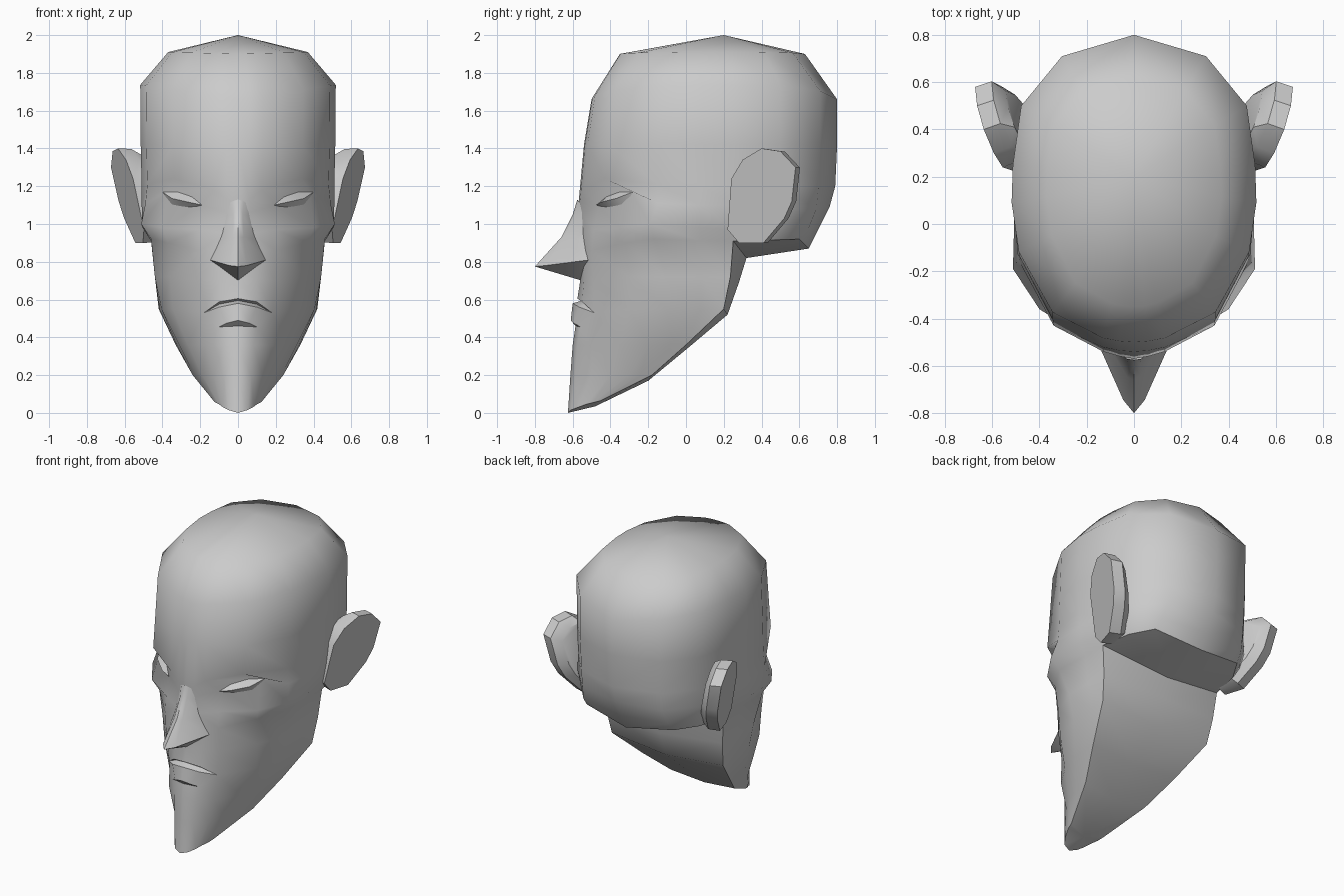
import bpy
import bmesh
from math import radians
from mathutils import Matrix

default_cube = bpy.data.objects.get("Cube")
if default_cube:
    bpy.data.objects.remove(default_cube, do_unlink=True)

grey = bpy.data.materials.new("clay grey")
grey.use_nodes = True
grey.diffuse_color = (.6, .6, .6, 1)
grey.node_tree.nodes["Principled BSDF"].inputs["Base Color"].default_value = (.6, .6, .6, 1)


def loft(bm, rows):
    """Bridge consecutive rows of points with quads."""
    grid = [[bm.verts.new(point) for point in row] for row in rows]
    for upper, lower in zip(grid, grid[1:]):
        for i in range(len(upper) - 1):
            bm.faces.new((upper[i], upper[i + 1], lower[i + 1], lower[i]))


def finish(bm, name, angle):
    """Weld, mirror across x, and turn the mesh into a shaded object."""
    bmesh.ops.remove_doubles(bm, verts=bm.verts[:], dist=.0005)
    geometry = bm.verts[:] + bm.edges[:] + bm.faces[:]
    bmesh.ops.mirror(bm, geom=geometry, matrix=Matrix(), merge_dist=.0005, axis='X')
    bmesh.ops.recalc_face_normals(bm, faces=bm.faces[:])
    mesh = bpy.data.meshes.new(name)
    bm.to_mesh(mesh)
    bm.free()
    mesh.materials.append(grey)
    part = bpy.data.objects.new(name, mesh)
    bpy.context.collection.objects.link(part)
    bpy.ops.object.select_all(action='DESELECT')
    part.select_set(True)
    bpy.context.view_layer.objects.active = part
    bpy.ops.object.shade_smooth_by_angle(angle=radians(angle))
    return part


# Skull outline seen from above, from the forehead round to the back
plan = [(0, -.57), (.06, -.565), (.13, -.55), (.34, -.43), (.48, -.15),
        (.51, .08), (.505, .25), (.47, .5), (.3, .71), (0, .8)]


def skull_ring(z, width, front, back, rise):
    """Skull outline fitted between a front and a back, with raised sides."""
    middle = .2
    ring = []
    for x, y in plan:
        reach = (middle - front) / .77 if y < middle else (back - middle) / .6
        ring.append((x * width, middle + (y - middle) * reach, z + rise * x))
    return ring


# Face cross-sections, from the centre line out to the ear
brow = [(0, -.57, 1.1), (.06, -.56, 1.13), (.13, -.54, 1.18), (.34, -.43, 1.24),
        (.48, -.15, 1.21), (.51, .08, 1.2), (.505, .25, 1.2)]
socket = [(0, -.565, 1.06), (.06, -.55, 1.06), (.2, -.46, 1.1), (.38, -.29, 1.17),
          (.49, -.15, 1.11), (.51, .08, 1.1), (.5, .25, 1.1)]
cheekbone = [(0, -.56, .95), (.07, -.55, .95), (.2, -.49, .97), (.4, -.36, .98),
             (.512, -.19, 1), (.505, .08, .98), (.48, .25, .97)]
cheek = [(0, -.56, .86), (.1, -.54, .86), (.2, -.5, .86), (.37, -.32, .9),
         (.46, -.17, .92), (.46, .08, .91), (.46, .25, .91)]
nose_base = [(0, -.56, .7), (.1, -.54, .71), (.2, -.49, .7), (.36, -.3, .72),
             (.44, -.1, .72), (.44, .08, .72), (.44, .235, .72)]
mouth = [(0, -.575, .605), (.1, -.55, .588), (.18, -.485, .53), (.345, -.3, .55),
         (.405, -.1, .55), (.415, .08, .55), (.42, .2, .55)]
lips = [[(0, -.55, .595), (.1, -.53, .575)],
        [(0, -.6, .58), (.1, -.565, .56)],
        [(0, -.61, .49), (.06, -.595, .475)],
        [(0, -.585, .46), (.1, -.56, .455)]]
lip_rows = [lip + mouth[2:] for lip in lips]
jaw = [(0, -.6, .36), (.08, -.575, .36), (.17, -.5, .36), (.265, -.35, .36),
       (.31, -.2, .36), (.325, -.08, .36), (.33, 0, .36)]
chin = [(0, -.612, .2), (.07, -.585, .2), (.13, -.5, .2), (.19, -.4, .2),
        (.215, -.3, .2), (.23, -.24, .2), (.24, -.18, .2)]
chin_tip = [(0, -.625, 0), (.05, -.61, .015), (.08, -.57, .03), (.1, -.53, .045),
            (.12, -.49, .055), (.125, -.47, .06), (.13, -.45, .065)]
chin_under = (0, -.48, .035)

# Head: skull dome, face, back of the skull and underside welded together
head = bmesh.new()
brow_ring = brow + skull_ring(1.2, 1, -.57, .79, 0)[7:]
dome = [[(0, .2, 2)] * len(plan),
        skull_ring(1.9, .725, -.35, .63, .02),
        skull_ring(1.66, 1.015, -.5, .8, .15),
        skull_ring(1.42, 1.01, -.54, .8, 0),
        brow_ring]
loft(head, dome)
face_rows = [brow, socket, cheekbone, cheek, nose_base, mouth] + lip_rows
loft(head, face_rows + [jaw, chin, chin_tip, [chin_under] * len(chin)])

nape = (0, .32, .82)
skull_back = [brow_ring[6:],
              [socket[-1], (.47, .5, 1.08), (.3, .69, 1.08), (0, .76, 1.09)],
              [cheekbone[-1], (.45, .48, .98), (.32, .65, .98), (0, .7, .97)],
              [cheek[-1], (.42, .45, .915), (.33, .6, .92), (0, .65, .87)],
              [nape] * 4]
loft(head, skull_back)
under_centre = [nape, (0, .28, .69), (0, .22, .52), (0, 0, .335), (0, -.2, .17), chin_under]
jaw_edges = [cheek, nose_base, mouth, jaw, chin, chin_tip]
loft(head, [[row[-1], centre] for row, centre in zip(jaw_edges, under_centre)])
finish(head, "head", 48)

# Nose: narrow bridge widening to a pointed tip with a flat underside
nose = bmesh.new()
loft(nose, [
    [(0, -.575, 1.13), (.03, -.57, 1.12), (.07, -.54, 1.1)],
    [(0, -.6, 1.05), (.025, -.59, 1.05), (.07, -.54, 1.04)],
    [(0, -.66, .93), (.03, -.645, .93), (.1, -.53, .92)],
    [(0, -.8, .775), (.045, -.745, .78), (.15, -.51, .81)],
    [(0, -.55, .7)] * 3])
finish(nose, "nose", 40)

# Narrow slanted eyes, each a lit ledge with a fold beneath
eyes = bmesh.new()
inner, outer = (.19, -.475, 1.1), (.4, -.28, 1.17)
loft(eyes, [
    [inner, (.245, -.42, 1.145), (.32, -.35, 1.17), outer],
    [inner, (.26, -.45, 1.115), (.35, -.37, 1.135), outer],
    [inner, (.27, -.4, 1.08), (.35, -.33, 1.09), outer]])
finish(eyes, "eyes", 30)

# Ears: tilted plates with a smaller inner outline behind them
ears = bmesh.new()
outline = [(.28, .9), (.22, .97), (.24, 1.24), (.3, 1.34), (.4, 1.4), (.5, 1.385),
           (.58, 1.3), (.56, 1.12), (.52, 1.03), (.41, .9)]


def ear_ring(inward, backward, scale):
    ring = []
    for y, z in outline:
        x = .588 + .31 * (y - .4) + .19 * (z - 1.15)
        ring.append((x - inward, .4 + (y - .4) * scale + backward, 1.15 + (z - 1.15) * scale))
    return ring + ring[:1]


loft(ears, [ear_ring(0, 0, 1), ear_ring(.07, .025, .99), ear_ring(.13, .01, .85)])
bmesh.ops.remove_doubles(ears, verts=ears.verts[:], dist=.0005)
bmesh.ops.holes_fill(ears, edges=ears.edges[:], sides=len(outline))
finish(ears, "ears", 35)
